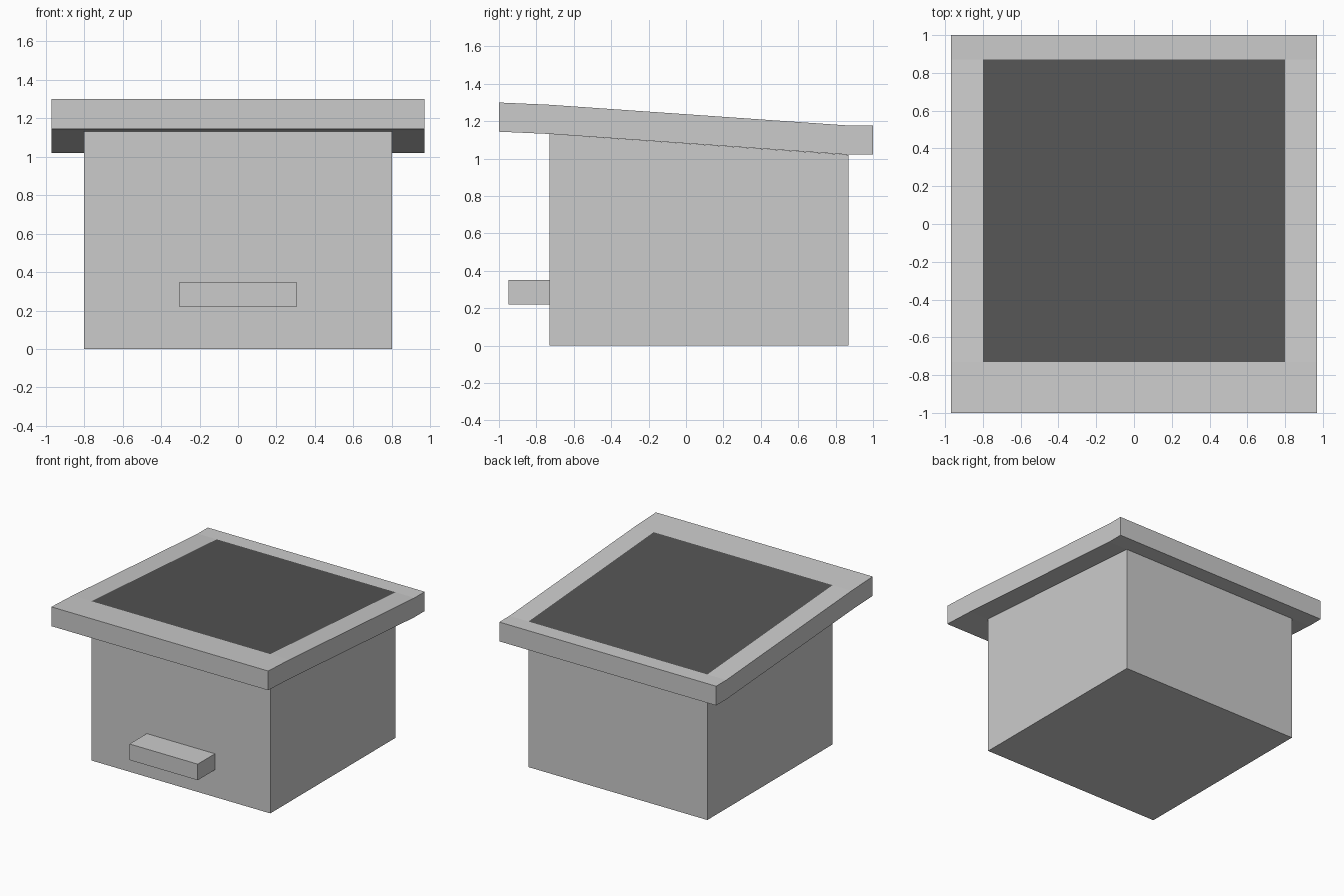
import bpy, bmesh

if "Cube" in bpy.data.objects:
    bpy.data.objects.remove(bpy.data.objects["Cube"])


def prism(name, profile, xs):
    """Extrude a (y, z) profile along x, with a cross-section at each x."""
    bm = bmesh.new()
    rings = [[bm.verts.new((x, y, z)) for y, z in profile] for x in xs]
    n = len(profile)
    for a, b in zip(rings, rings[1:]):
        for i in range(n):
            j = (i + 1) % n
            bm.faces.new((a[i], a[j], b[j], b[i]))
    bm.faces.new(rings[0])
    bm.faces.new(rings[-1])
    bmesh.ops.recalc_face_normals(bm, faces=bm.faces)
    mesh = bpy.data.meshes.new(name)
    bm.to_mesh(mesh)
    bm.free()
    obj = bpy.data.objects.new(name, mesh)
    bpy.context.collection.objects.link(obj)
    return obj


# Box body with a sloping top that meets the roof underside
prism("body", [(-0.73, 0), (0.87, 0), (0.87, 1.02), (-0.73, 1.132)], (-0.8, 0.8))

# Landing board on the front
prism("landing_board", [(-0.95, 0.22), (-0.73, 0.22), (-0.73, 0.35), (-0.95, 0.35)],
      (-0.305, 0.305))

# Overhanging roof slab, bent slightly where it passes the walls
top = [(-1, 1.30), (-0.73, 1.288), (0.87, 1.177), (1, 1.177)]
under = [(y, z - 0.156) for y, z in reversed(top)]
roof = prism("roof", top + under, (-0.97, -0.8, 0.8, 0.97))

# Dark panel in the middle of the roof top
grey = bpy.data.materials.new("roof_grey")
dark = bpy.data.materials.new("roof_dark")
dark.diffuse_color = (0.09, 0.09, 0.09, 1)
dark.use_nodes = True
dark.node_tree.nodes["Principled BSDF"].inputs["Base Color"].default_value = dark.diffuse_color
roof.data.materials.append(grey)
roof.data.materials.append(dark)
for face in roof.data.polygons:
    c = face.center
    if face.normal.z > 0.9 and abs(c.x) < 0.1 and abs(c.y - 0.07) < 0.1:
        face.material_index = 1
